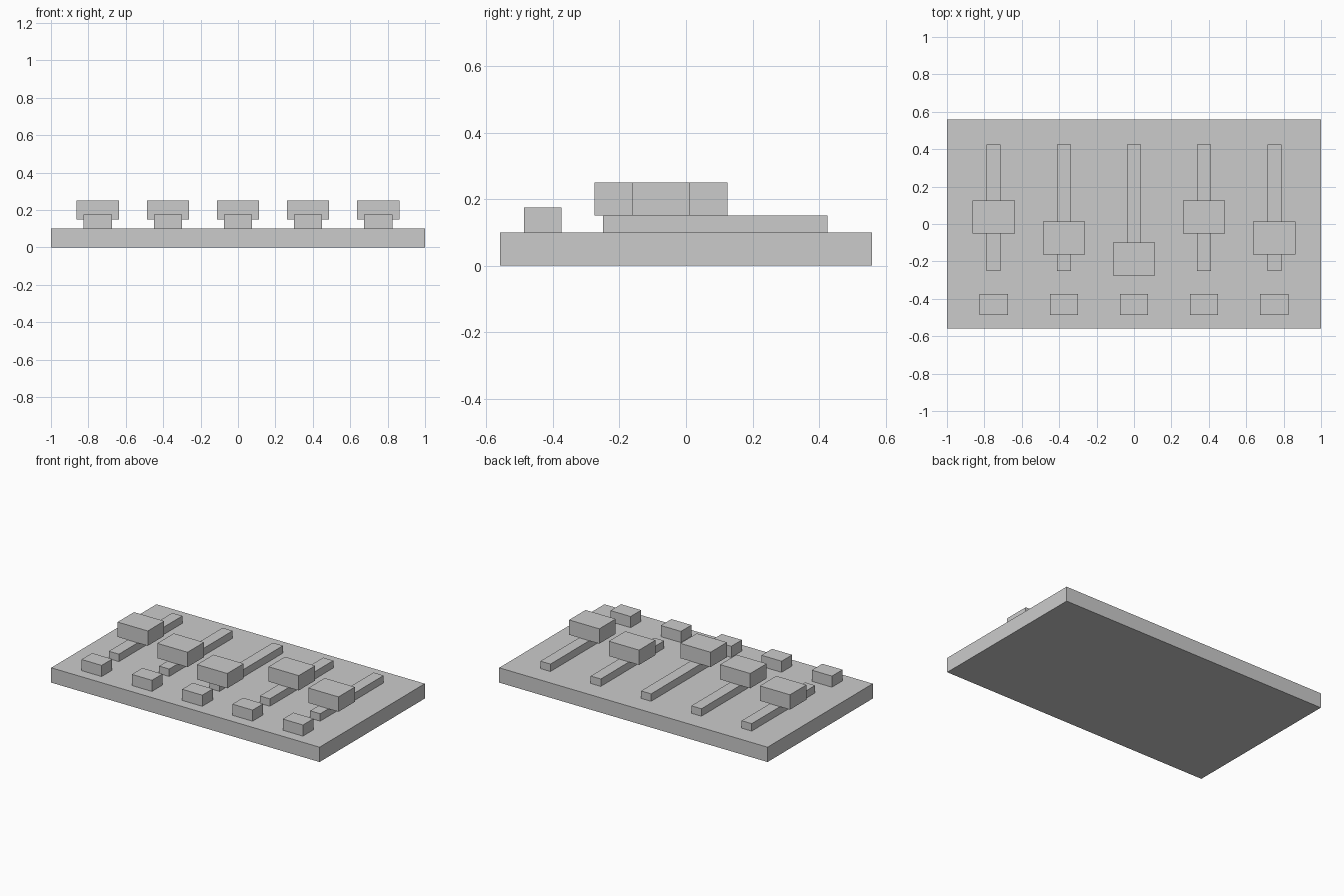
import bpy

# Remove the default cube
cube = bpy.data.objects.get("Cube")
if cube:
    bpy.data.objects.remove(cube, do_unlink=True)

# Single plain grey material
GREY = (0.6, 0.6, 0.6, 1.0)
grey = bpy.data.materials.new("plain_grey")
grey.use_nodes = True
grey.diffuse_color = GREY
for node in grey.node_tree.nodes:
    if node.type == 'BSDF_PRINCIPLED':
        node.inputs["Base Color"].default_value = GREY


def box(name, x, y, bottom, width, depth, height):
    """Box centred on x and y, standing on the height 'bottom'."""
    bpy.ops.mesh.primitive_cube_add(size=1, location=(x, y, bottom + height / 2))
    obj = bpy.context.object
    obj.name = name
    obj.scale = (width, depth, height)
    bpy.ops.object.transform_apply(location=False, rotation=False, scale=True)
    obj.data.materials.append(grey)
    return obj


# Mixer panel
BASE_TOP = 0.1
RAIL_HEIGHT = 0.05
SPACING = 0.375
box("base_panel", 0, 0, 0, 2.0, 1.12, BASE_TOP)

# One channel per fader: rail, sliding knob and push button
knob_positions = [0.0375, -0.075, -0.1875, 0.0375, -0.075]
for i, knob_y in enumerate(knob_positions):
    x = (i - 2) * SPACING
    n = i + 1
    box(f"fader_rail_{n}", x, 0.0875, BASE_TOP, 0.075, 0.675, RAIL_HEIGHT)
    box(f"fader_knob_{n}", x, knob_y, BASE_TOP + RAIL_HEIGHT, 0.225, 0.175, 0.1)
    box(f"button_{n}", x, -0.431, BASE_TOP, 0.15, 0.1125, 0.075)
